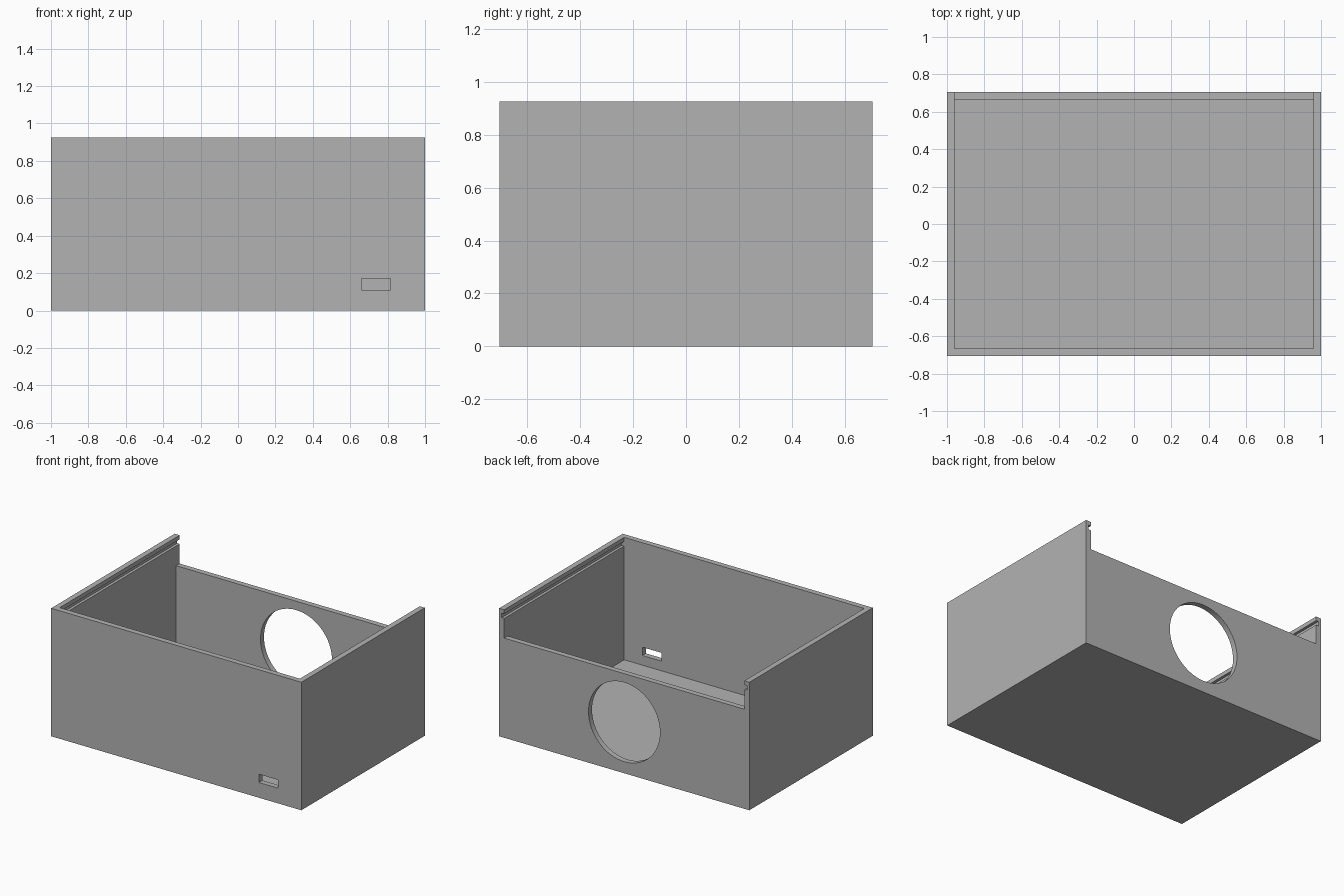
import bpy
import bmesh
import math
from mathutils import Matrix, Vector

cube = bpy.data.objects.get("Cube")
if cube:
    bpy.data.objects.remove(cube, do_unlink=True)

# Main sizes
HX, HY, H = 1.0, 0.705, 0.925
WALL = 0.04
BACK_TOP = 0.72

grey = bpy.data.materials.new("plain grey")
grey.use_nodes = True
colour = (0.45, 0.45, 0.45, 1)
grey.diffuse_color = colour
grey.node_tree.nodes["Principled BSDF"].inputs["Base Color"].default_value = colour


def add_object(name, bm):
    bmesh.ops.recalc_face_normals(bm, faces=bm.faces)
    mesh = bpy.data.meshes.new(name)
    bm.to_mesh(mesh)
    bm.free()
    mesh.materials.append(grey)
    obj = bpy.data.objects.new(name, mesh)
    bpy.context.collection.objects.link(obj)
    return obj


def box(name, low, high):
    low, high = Vector(low), Vector(high)
    bm = bmesh.new()
    bmesh.ops.create_cube(bm, size=1)
    bmesh.ops.scale(bm, vec=high - low, verts=bm.verts)
    bmesh.ops.translate(bm, vec=(low + high) / 2, verts=bm.verts)
    return add_object(name, bm)


def side_profile(name, points, half_width):
    """Extrude a (y, z) outline across x."""
    bm = bmesh.new()
    face = bm.faces.new([bm.verts.new((-half_width, y, z)) for y, z in points])
    new = bmesh.ops.extrude_face_region(bm, geom=[face])["geom"]
    verts = [v for v in new if isinstance(v, bmesh.types.BMVert)]
    bmesh.ops.translate(bm, vec=(2 * half_width, 0, 0), verts=verts)
    return add_object(name, bm)


def cylinder_y(name, radius, length, centre):
    bm = bmesh.new()
    place = Matrix.Translation(centre) @ Matrix.Rotation(math.pi / 2, 4, "X")
    bmesh.ops.create_cone(bm, cap_ends=True, segments=64, radius1=radius,
                          radius2=radius, depth=length, matrix=place)
    return add_object(name, bm)


# Solid block that becomes the open box
body = box("box_body", (-HX, -HY, 0), (HX, HY, H))

# Interior, continuing over the lowered back wall
front, back = WALL - HY, HY - WALL
cavity = side_profile("cavity_cutter", [
    (front, WALL), (back, WALL), (back, BACK_TOP),
    (HY + 0.1, BACK_TOP), (HY + 0.1, H + 0.1), (front, H + 0.1)], HX - WALL)

# Lid grooves in both side walls, open at the back
grooves = box("groove_cutter", (-HX + 0.02, front + 0.001, 0.862),
              (HX - 0.02, HY + 0.1, 0.895))

# Round opening in the back wall and cable slot in the front wall
hole = cylinder_y("round_hole_cutter", 0.286, 0.2, (0, HY, 0.37))
slot = box("slot_cutter", (0.66, -HY - 0.1, 0.11), (0.815, front + 0.1, 0.17))

bpy.context.view_layer.objects.active = body
for cutter in (cavity, grooves, hole, slot):
    cutter.hide_render = True
    mod = body.modifiers.new(cutter.name, "BOOLEAN")
    mod.operation = "DIFFERENCE"
    mod.solver = "EXACT"
    mod.object = cutter
    bpy.ops.object.modifier_apply(modifier=mod.name)
    bpy.data.objects.remove(cutter, do_unlink=True)

# Smooth only the rim of the round opening
bpy.ops.object.select_all(action="DESELECT")
body.select_set(True)
bpy.ops.object.shade_smooth_by_angle(angle=math.radians(30))
